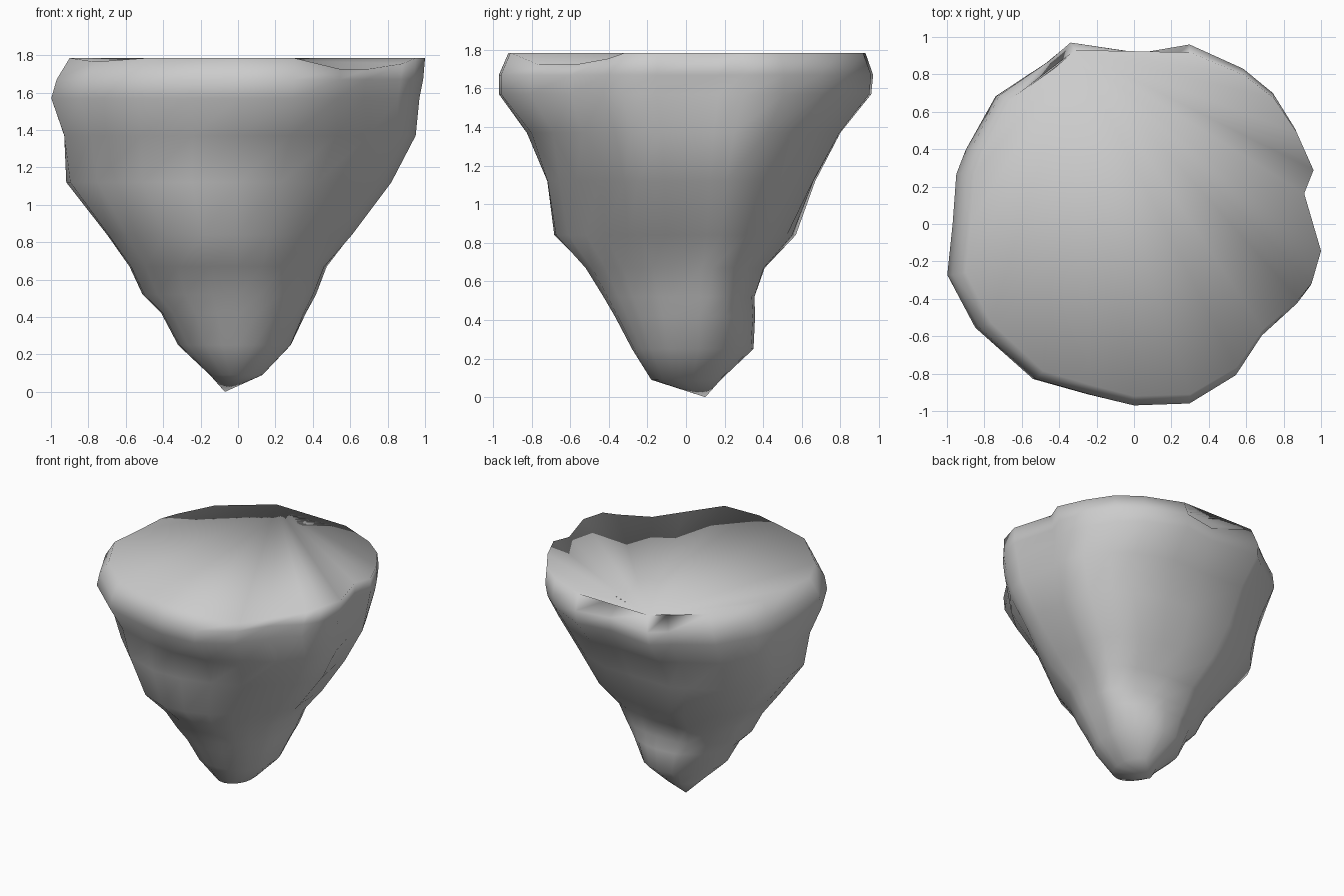
import bpy, bmesh, math

# Widest outline seen from above, counter-clockwise
OUTLINE = [(0.91, 0.17), (0.96, 0.30), (0.87, 0.51), (0.75, 0.70), (0.59, 0.83),
           (0.30, 0.96), (0.03, 0.925), (-0.35, 0.97), (-0.47, 0.87), (-0.74, 0.69),
           (-0.90, 0.40), (-0.95, 0.27), (-0.97, 0.0), (-1.0, -0.27), (-0.85, -0.55),
           (-0.54, -0.82), (-0.25, -0.90), (0.0, -0.96), (0.30, -0.95), (0.55, -0.80),
           (0.69, -0.59), (0.88, -0.42), (0.95, -0.33), (1.0, -0.15)]

# Height, reach to left, right, front, back, and irregularity
LEVELS = [(0.09, -0.15, 0.13, -0.18, 0.18, 0.0),
          (0.25, -0.32, 0.28, -0.28, 0.35, 0.1),
          (0.42, -0.41, 0.35, -0.37, 0.36, 0.2),
          (0.52, -0.51, 0.40, -0.43, 0.36, 0.2),
          (0.67, -0.58, 0.46, -0.53, 0.42, 0.3),
          (0.84, -0.70, 0.61, -0.70, 0.58, 0.4),
          (1.12, -0.93, 0.82, -0.74, 0.67, 0.6),
          (1.37, -0.95, 0.95, -0.83, 0.80, 0.8),
          (1.57, -1.00, 0.97, -0.97, 0.96, 1.0),
          (1.67, -0.97, 0.99, -0.97, 0.97, 1.0),
          (1.785, -0.90, 1.00, -0.92, 0.93, 1.0)]
# Lumps and hollows: direction in degrees, spread, height, spread, amount
LUMPS = [(28, 20, 0.55, 0.28, 0.12),
         (75, 18, 0.80, 0.25, -0.09),
         (205, 18, 1.20, 0.20, -0.07),
         (295, 25, 0.95, 0.30, -0.13),
         (250, 14, 0.95, 0.30, 0.04),
         (322, 12, 1.40, 0.12, 0.05),
         (88, 8, 1.80, 0.08, -0.17)]
# Dips in the upper rim
DIPS = {14: 0.02, 19: 0.06, 20: 0.06, 21: 0.03}


def ring(bm, level, top):
    z, left, right, front, back, rough = level
    shape = []
    for ox, oy in OUTLINE:
        k = rough + (1 - rough) / math.hypot(ox, oy)
        shape.append((ox * k, oy * k))
    xs, ys = zip(*shape)
    verts = []
    for i, (x, y) in enumerate(shape):
        # Scale each quadrant so the ring meets the measured reach
        x *= right / max(xs) if x > 0 else left / min(xs)
        y *= back / max(ys) if y > 0 else front / min(ys)
        az = math.degrees(math.atan2(y, x))
        s = 1
        for a, aw, h, hw, amount in LUMPS:
            d = (az - a + 180) % 360 - 180
            s += amount * math.exp(-(d / aw) ** 2 - ((z - h) / hw) ** 2)
        verts.append(bm.verts.new((x * s, y * s, z - (DIPS.get(i, 0) if top else 0))))
    return verts


# Rock body: rings from the pointed foot to the broad top
bm = bmesh.new()
rings = [ring(bm, lv, lv is LEVELS[-1]) for lv in LEVELS]
n = len(OUTLINE)
tip = bm.verts.new((-0.07, 0.10, 0.0))
for i in range(n):
    j = (i + 1) % n
    bm.faces.new((tip, rings[0][j], rings[0][i]))
    for a, b in zip(rings, rings[1:]):
        bm.faces.new((a[i], a[j], b[j], b[i]))
# Flat top: long wedges from one back corner, past the notch beside it
rim = rings[-1]
crown = rim[7]
for i in range(8, 8 + n - 2):
    bm.faces.new((crown, rim[i % n], rim[(i + 1) % n]))
bmesh.ops.recalc_face_normals(bm, faces=bm.faces)
for f in bm.faces:
    f.smooth = True

mesh = bpy.data.meshes.new("floating_rock")
bm.to_mesh(mesh)
bm.free()
rock = bpy.data.objects.new("floating_rock", mesh)
bpy.context.collection.objects.link(rock)
